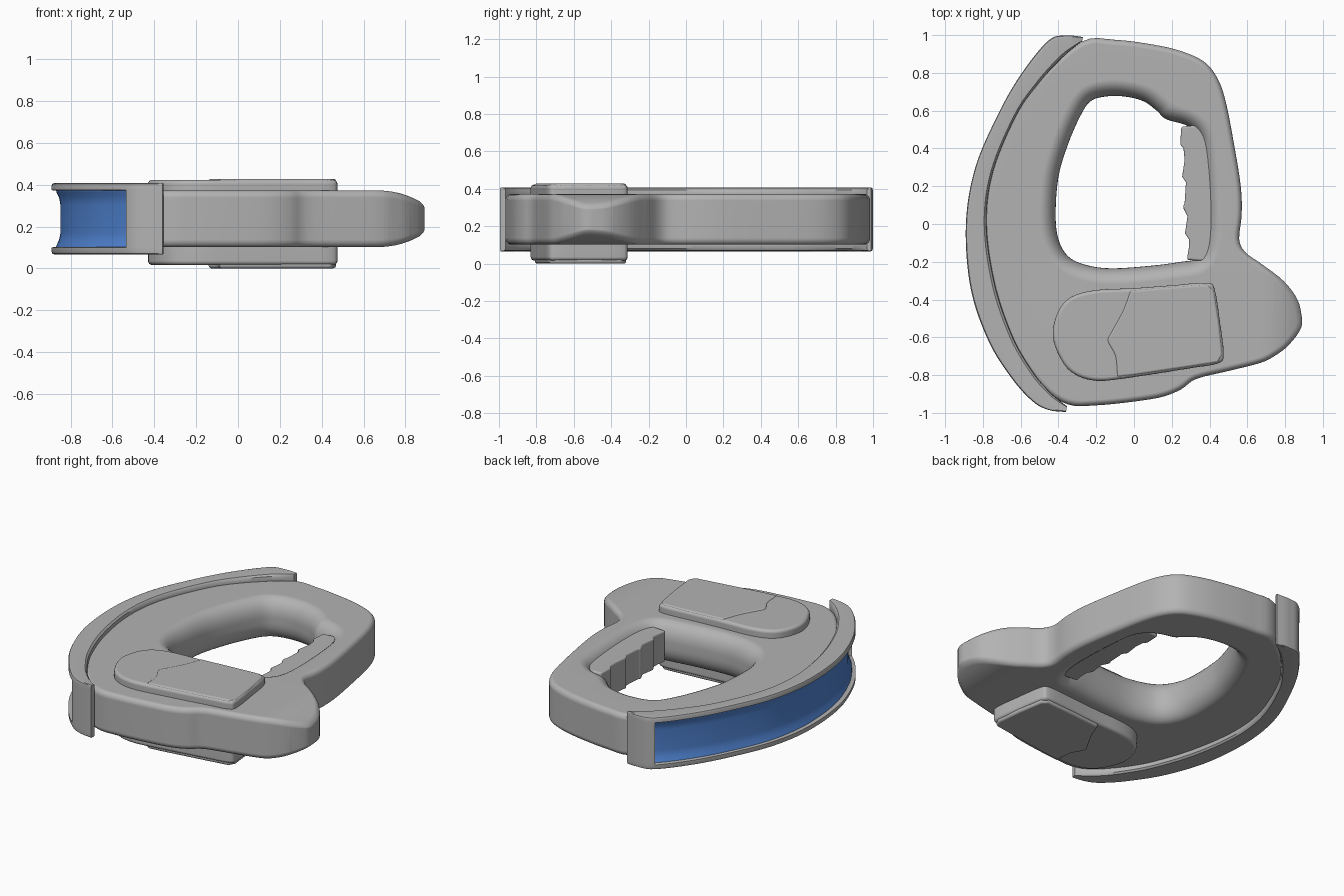
import bpy, bmesh, math
from mathutils import Vector

if "Cube" in bpy.data.objects:
    bpy.data.objects.remove(bpy.data.objects["Cube"])

def material(name, rgb):
    m = bpy.data.materials.new(name)
    m.diffuse_color = (*rgb, 1)
    m.use_nodes = True
    m.node_tree.nodes["Principled BSDF"].inputs["Base Color"].default_value = m.diffuse_color
    return m

GREY = material("light grey", (0.45, 0.45, 0.45))
BLUE = material("blue", (0.08, 0.23, 0.65))
ZC, HALF = 0.237, 0.135      # body mid height and half thickness

def spline(pts, t, closed):
    """Point on a Catmull-Rom curve through pts."""
    n = len(pts)
    i = int(t) if closed else min(int(t), n - 2)
    f = t - i
    get = lambda k: Vector(pts[k % n] if closed else pts[max(0, min(n - 1, k))])
    a, b, c, d = (get(i + k) for k in (-1, 0, 1, 2))
    return 0.5 * (2*b + (c - a)*f + (2*a - 5*b + 4*c - d)*f*f + (3*b - a - 3*c + d)*f**3)

def loop(pts, steps=4):
    return [spline(pts, k / steps, True) for k in range(len(pts) * steps)]

def inward(pts, spread=3):
    """Softened inward normals of a closed loop."""
    n = len(pts)
    area = sum(pts[i].x * pts[(i+1) % n].y - pts[(i+1) % n].x * pts[i].y for i in range(n))
    s = 1 if area > 0 else -1
    out = []
    for i in range(n):
        d = pts[(i + spread) % n] - pts[i - spread]
        out.append(Vector((-d.y, d.x)).normalized() * s)
    return out

def finish(name, bm, mats, bevel=0, angle=35):
    bmesh.ops.recalc_face_normals(bm, faces=bm.faces)
    me = bpy.data.meshes.new(name)
    bm.to_mesh(me)
    bm.free()
    for m in mats:
        me.materials.append(m)
    ob = bpy.data.objects.new(name, me)
    bpy.context.collection.objects.link(ob)
    bpy.ops.object.select_all(action='DESELECT')
    ob.select_set(True)
    bpy.context.view_layer.objects.active = ob
    bpy.ops.object.shade_smooth_by_angle(angle=math.radians(angle))
    if bevel:
        b = ob.modifiers.new("Bevel", 'BEVEL')
        b.width, b.segments, b.limit_method = bevel, 4, 'ANGLE'
        b.angle_limit = math.radians(50)
        for p in me.polygons:
            p.use_smooth = True
        if "sharp_edge" in me.attributes:
            me.attributes.remove(me.attributes["sharp_edge"])
    w = ob.modifiers.new("Weighted", 'WEIGHTED_NORMAL')
    w.keep_sharp = True
    return ob

def bridge(bm, r0, r1, mat=lambda i: 0):
    n = len(r0)
    for i in range(n):
        j = (i + 1) % n
        bm.faces.new((r0[i], r0[j], r1[j], r1[i])).material_index = mat(i)

def prism(name, pts, z0, z1, bevel, steps=4):
    bm = bmesh.new()
    ring = loop(pts, steps) if steps > 1 else [Vector(p) for p in pts]
    lo = [bm.verts.new((p.x, p.y, z0)) for p in ring]
    hi = [bm.verts.new((p.x, p.y, z1)) for p in ring]
    bridge(bm, lo, hi)
    bm.faces.new(lo)
    bm.faces.new(hi)
    return finish(name, bm, [GREY], bevel)

# Body: rounded plate with a soft-edged hand hole
outer = [(-.28, .965), (-.1, .975), (.1, .95), (.25, .915), (.37, .86), (.44, .775), (.485, .65),
         (.53, .42), (.565, .2), (.57, .05), (.557, -.08), (.59, -.15), (.68, -.215), (.79, -.3),
         (.86, -.39), (.885, -.47), (.885, -.55), (.82, -.64), (.75, -.695), (.67, -.735),
         (.5, -.778), (.33, -.82), (.25, -.875), (.15, -.915), (0, -.94), (-.2, -.96), (-.35, -.955),
         (-.49, -.86), (-.66, -.62), (-.765, -.32), (-.81, 0), (-.775, .28), (-.66, .57), (-.52, .76)]
hole = [(-.23, .65), (-.15, .675), (-.05, .675), (.05, .65), (.12, .6), (.17, .555), (.27, .525),
        (.33, .48), (.36, .4), (.38, .2), (.385, 0), (.37, -.13), (.33, -.185), (.25, -.2), (.1, -.22),
        (-.12, -.235), (-.26, -.215), (-.35, -.17), (-.4, -.08), (-.415, .05), (-.4, .25),
        (-.35, .42), (-.285, .57)]
bm = bmesh.new()
caps = ([], [])
for pts, r, rz, side in ((outer, .03, .035, 1), (hole, .085, .115, -1)):
    ring = loop(pts)
    nrm = inward(ring)
    rows = []
    for half in (-1, 1):
        for k in range(9):
            a = math.radians(90 * k / 8) if half == 1 else math.radians(90 * (8 - k) / 8)
            ins = r * (1 - math.cos(a)) * side
            z = ZC + half * (HALF - rz + rz * math.sin(a))
            rows.append([bm.verts.new((*(p + q * ins), z)) for p, q in zip(ring, nrm)])
    for a, b in zip(rows, rows[1:]):
        bridge(bm, a, b)
    for cap, row in zip(caps, (rows[0], rows[-1])):
        cap += [bm.edges.get((row[i - 1], row[i])) for i in range(len(row))]
for cap, nz in zip(caps, (-1, 1)):
    bmesh.ops.triangle_fill(bm, edges=cap, use_beauty=True, normal=(0, 0, nz))
# nose tapers towards its tip
for k in range(12):
    bmesh.ops.bisect_plane(bm, geom=bm.verts[:] + bm.edges[:] + bm.faces[:],
                           plane_co=(.66 + .02 * k, 0, 0), plane_no=(1, 0, 0))
for v in bm.verts:
    t = max(0, (v.co.x - .66) / .23)
    v.co.z = ZC + (v.co.z - ZC) * (1 - .48 * t ** 2.2)
finish("body", bm, [GREY], angle=40)

# Bumper: curved channel lofted along the left side, blue strip in its recess
rim = [(-.27, .99), (-.36, .998), (-.455, .97), (-.60, .79), (-.72, .58), (-.84, .3), (-.89, 0),
       (-.865, -.34), (-.77, -.62), (-.645, -.82), (-.535, -.94), (-.45, -.985), (-.36, -.995)]
seat = [(-.275, .968), (-.33, .925), (-.39, .87), (-.5, .75), (-.62, .58), (-.745, .28), (-.78, 0),
        (-.735, -.32), (-.64, -.6), (-.53, -.79), (-.45, -.885), (-.4, -.93), (-.355, -.965)]
low = [(0, .10, 0), (.03, .08, .03), (.12, .07, .12), (.85, .066, .85), (.96, .07, .96), (1, .08, 1),
       (1, .1, 1), (1, .103, .8), (1, .112, .78), (1, .135, .68), (1, .17, .62)]
section = low + [(u, 2 * ZC - z, c) for u, z, c in reversed(low)]
stations = [(k / 6, 0) for k in range(13)] + [(2 + k / 8, 1) for k in range(65)] \
    + [(10 + k / 6, 0) for k in range(13)]
bm = bmesh.new()
rows = []
for t, cut in stations:
    o, i = spline(rim, t, False), spline(seat, t, False)
    rows.append([bm.verts.new((*i.lerp(o, c if cut else u), z)) for u, z, c in section])
for (a, b), (s0, s1) in zip(zip(rows, rows[1:]), zip(stations, stations[1:])):
    blue = s0[1] and s1[1]
    bridge(bm, a, b, lambda i: 1 if blue and 7 <= i <= 13 else 0)
bm.faces.new(rows[0])
bm.faces.new(rows[-1])
bmesh.ops.remove_doubles(bm, verts=bm.verts, dist=1e-5)
finish("bumper", bm, [GREY, BLUE])

# Side pads: full cover plus a slightly raised right-hand part ending in an S-shaped step
pad = [(-.43, -.58), (-.4, -.46), (-.33, -.385), (-.2, -.35), (0, -.34), (.2, -.325), (.385, -.312),
       (.428, -.35), (.455, -.52), (.475, -.69), (.445, -.738), (.3, -.763), (0, -.81), (-.2, -.83),
       (-.33, -.785), (-.4, -.69)]
prism("top_pad", pad, .34, .423, .02)
prism("bottom_pad", pad, .016, .13, .02)

s_step = [(-.02, -.352), (-.06, -.46), (-.12, -.57), (-.14, -.62), (-.1, -.7), (-.09, -.81)]
right = [(.445, -.733), (.468, -.69), (.45, -.52), (.422, -.35), (.385, -.32), (.2, -.333)]
def raised(name, z0, z1, bevel):
    edge = [tuple(spline(s_step, k / 4, False)) for k in range(21)]
    prism(name, edge + [(0, -.8), (.3, -.755)] + right, z0, z1, bevel, 1)
raised("top_pad_step", .40, .428, .012)
raised("bottom_pad_door", 0, .058, .014)

# Finger grip with ridges inside the hand hole
ridges = [(.25, .515), (.245, .42), (.262, .4), (.268, .34), (.255, .25), (.275, .22), (.268, .11),
          (.258, .09), (.283, .04), (.27, -.05), (.29, -.08), (.29, -.13), (.28, -.19)]
prism("finger_grip", ridges + [(.42, -.2), (.43, .1), (.40, .53)], .13, .335, .012, 1)
